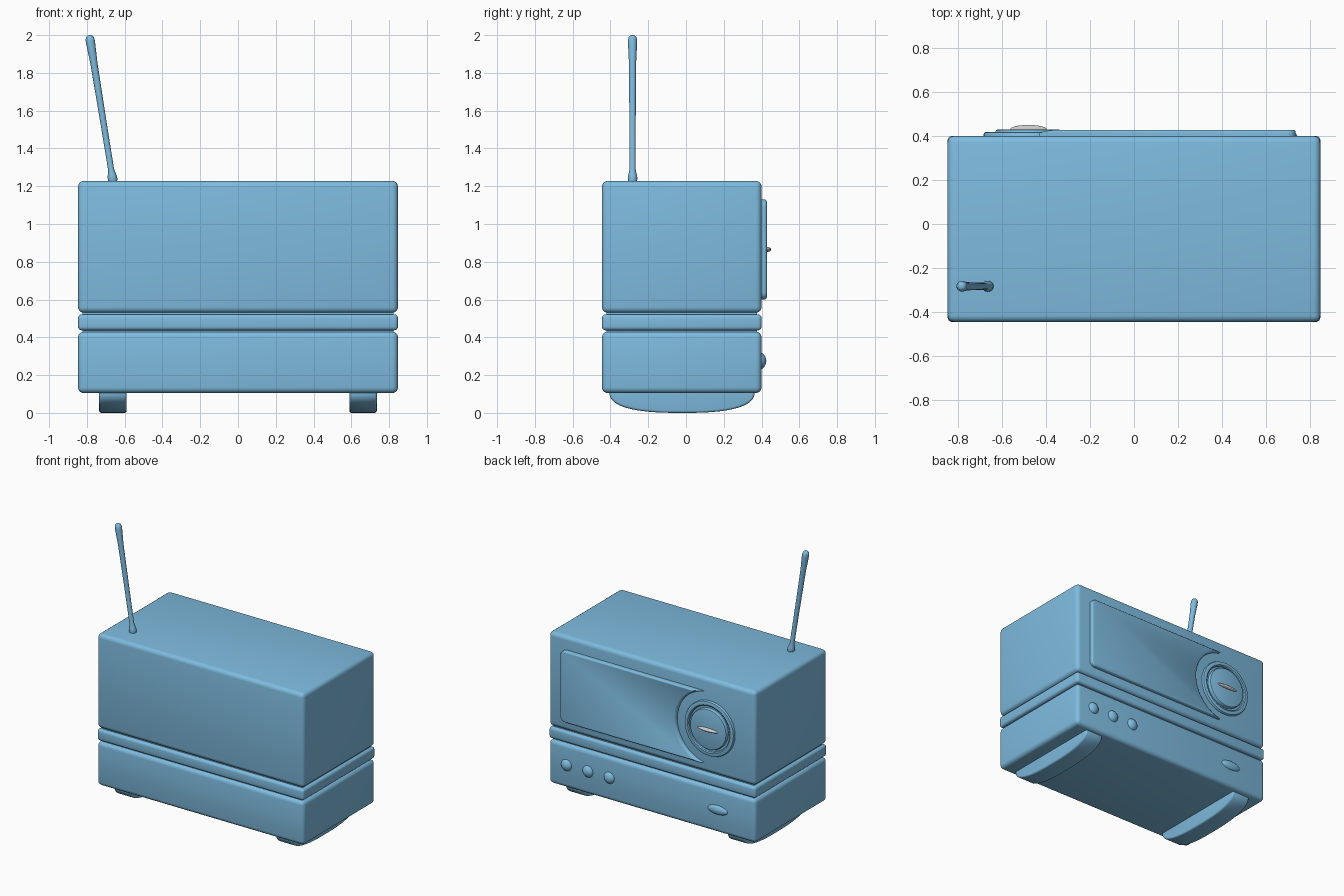
import bpy, bmesh
from math import sin, cos, pi, radians
from mathutils import Matrix, Vector

if "Cube" in bpy.data.objects:
    bpy.data.objects.remove(bpy.data.objects["Cube"])

blue = bpy.data.materials.new("blue_plastic")
blue.diffuse_color = (0.21, 0.50, 0.74, 1)
blue.use_nodes = True
blue.node_tree.nodes["Principled BSDF"].inputs["Base Color"].default_value = blue.diffuse_color
TO_BACK = Matrix.Rotation(radians(-90), 4, 'X')   # local z -> world +y


def finish(bm, name, mat=blue, smooth=True):
    bmesh.ops.recalc_face_normals(bm, faces=bm.faces)
    me = bpy.data.meshes.new(name)
    bm.to_mesh(me)
    bm.free()
    ob = bpy.data.objects.new(name, me)
    bpy.context.collection.objects.link(ob)
    if mat:
        me.materials.append(mat)
    if smooth:
        shade(ob)
    return ob


def shade(ob):
    bpy.ops.object.select_all(action='DESELECT')
    ob.select_set(True)
    bpy.context.view_layer.objects.active = ob
    bpy.ops.object.shade_smooth_by_angle(angle=radians(35))


def cube(lo, hi):
    bm = bmesh.new()
    bmesh.ops.create_cube(bm, size=1)
    lo, hi = Vector(lo), Vector(hi)
    for v in bm.verts:
        v.co = Vector(((v.co[i] + 0.5) * (hi[i] - lo[i]) + lo[i]) for i in range(3))
    return bm


def bevel(bm, edges, r, seg):
    bmesh.ops.bevel(bm, geom=edges, offset=r, segments=seg, profile=0.5,
                    affect='EDGES', clamp_overlap=True)


def rounded_box(name, lo, hi, r):
    bm = cube(lo, hi)
    bevel(bm, bm.edges[:], r, 4)
    return finish(bm, name)


def lathe(name, profile, matrix, n=48, mat=blue, smooth=True):
    bm = bmesh.new()
    rings = [[bm.verts.new((r * cos(2 * pi * i / n), r * sin(2 * pi * i / n), h))
              for i in range(n)] for r, h in profile]
    for a, b in zip(rings, rings[1:]):
        for i in range(n):
            j = (i + 1) % n
            bm.faces.new((a[i], a[j], b[j], b[i]))
    bmesh.ops.remove_doubles(bm, verts=bm.verts, dist=1e-5)
    bm.transform(matrix)
    return finish(bm, name, mat, smooth)


def ellipsoid(name, centre, radii, mat=blue):
    bm = bmesh.new()
    bmesh.ops.create_uvsphere(bm, u_segments=32, v_segments=16, radius=1)
    bm.transform(Matrix.Translation(centre) @ Matrix.Diagonal((*radii, 1)))
    return finish(bm, name, mat)


# Body: three stacked rounded boxes around an inset core
X, Y0, Y1 = 0.847, -0.445, 0.40
rounded_box("lower_body", (-X, Y0, 0.105), (X, Y1, 0.43), 0.03)
rounded_box("middle_band", (-X, Y0, 0.437), (X, Y1, 0.522), 0.02)
rounded_box("upper_body", (-X, Y0, 0.53), (X, Y1, 1.228), 0.03)
finish(cube((-X + 0.025, Y0 + 0.025, 0.3), (X - 0.025, Y1 - 0.025, 0.7)), "inner_core")

# Raised panel with a round cut-out beside the dial
DX, DZ = -0.48, 0.865
bm = cube((DX, 0.37, 0.60), (0.735, 0.428, 1.13))
bevel(bm, [e for e in bm.edges if all(v.co.x > 0.7 for v in e.verts)
           and abs(e.verts[0].co.y - e.verts[1].co.y) > 0.01], 0.04, 6)
bevel(bm, [e for e in bm.edges if all(v.co.y > 0.427 for v in e.verts)], 0.013, 4)
panel = finish(bm, "speaker_panel", smooth=False)
cutter = lathe("panel_cutter", [(0, 0.3), (0.27, 0.3), (0.27, 0.414), (0.274, 0.422),
                                (0.285, 0.429), (0.285, 0.5), (0, 0.5)],
               Matrix.Translation((DX, 0, DZ)) @ TO_BACK, n=96, smooth=False)
cutter.hide_render = True
mod = panel.modifiers.new("cut", 'BOOLEAN')
mod.operation, mod.solver, mod.object = 'DIFFERENCE', 'EXACT', cutter
bpy.ops.object.select_all(action='DESELECT')
panel.select_set(True)
bpy.context.view_layer.objects.active = panel
bpy.ops.object.modifier_apply(modifier="cut")
bpy.data.objects.remove(cutter)
shade(panel)

# Tuning dial: ring, recess and centre disc, plus the grey grip
at_dial = Matrix.Translation((DX, 0, DZ)) @ TO_BACK
lathe("dial_ring", [(0.203, 0.385), (0.203, 0.408), (0.199, 0.416), (0.19, 0.419),
                    (0.175, 0.419), (0.168, 0.414), (0.165, 0.403), (0, 0.403)], at_dial, 64)
lathe("dial_disc", [(0.15, 0.40), (0.15, 0.42), (0.146, 0.427), (0.137, 0.43),
                    (0, 0.43)], at_dial, 64)
ellipsoid("dial_grip", (DX, 0.43, DZ), (0.083, 0.02, 0.013), None)

# Three round knobs and an oval button
for i, x in enumerate((0.70, 0.525, 0.35)):
    ellipsoid(f"round_knob_{i + 1}", (x, 0.385, 0.275), (0.046, 0.04, 0.046))
ellipsoid("oval_button", (DX - 0.06, 0.395, 0.275), (0.083, 0.025, 0.034))

# Curved feet, rounded along their underside edges
for side, sx in (("left", -1), ("right", 1)):
    bm = bmesh.new()
    half, yc, n = 0.385, -0.021, 32
    pts = []
    for i in range(n + 1):
        a = pi * i / n
        c, s = cos(a), sin(a)
        pts.append((yc + half * (1 if c > 0 else -1) * abs(c) ** (2 / 2.6),
                    0.115 * (1 - max(s, 0) ** (2 / 2.6))))
    x0 = sx * 0.6625 - 0.0725
    f = bm.faces.new([bm.verts.new((x0, y, z)) for y, z in pts])
    ext = bmesh.ops.extrude_face_region(bm, geom=[f])["geom"]
    for v in ext:
        if isinstance(v, bmesh.types.BMVert):
            v.co.x += 0.145
    bm.normal_update()
    rim = [e for e in bm.edges if abs(e.verts[0].co.x - e.verts[1].co.x) < 1e-4
           and min(v.co.z for v in e.verts) < 0.11]
    bevel(bm, rim, 0.012, 3)
    finish(bm, side + "_foot")

# Leaning antenna with a ball base and a thicker rounded tip
base, tip = Vector((-0.66, -0.283, 1.215)), Vector((-0.787, -0.283, 2.0))
d = tip - base
L = d.length
rod = [(0, -0.005), (0.02, 0.0), (0.025, 0.02), (0.025, 0.035), (0.021, 0.052), (0.016, 0.075),
       (0.0165, 0.3), (0.019, L - 0.15), (0.024, L - 0.045), (0.024, L - 0.025),
       (0.02, L - 0.01), (0.011, L - 0.002), (0, L)]
lathe("antenna", rod, Matrix.Translation(base) @ d.to_track_quat('Z', 'Y').to_matrix().to_4x4(), 24)
